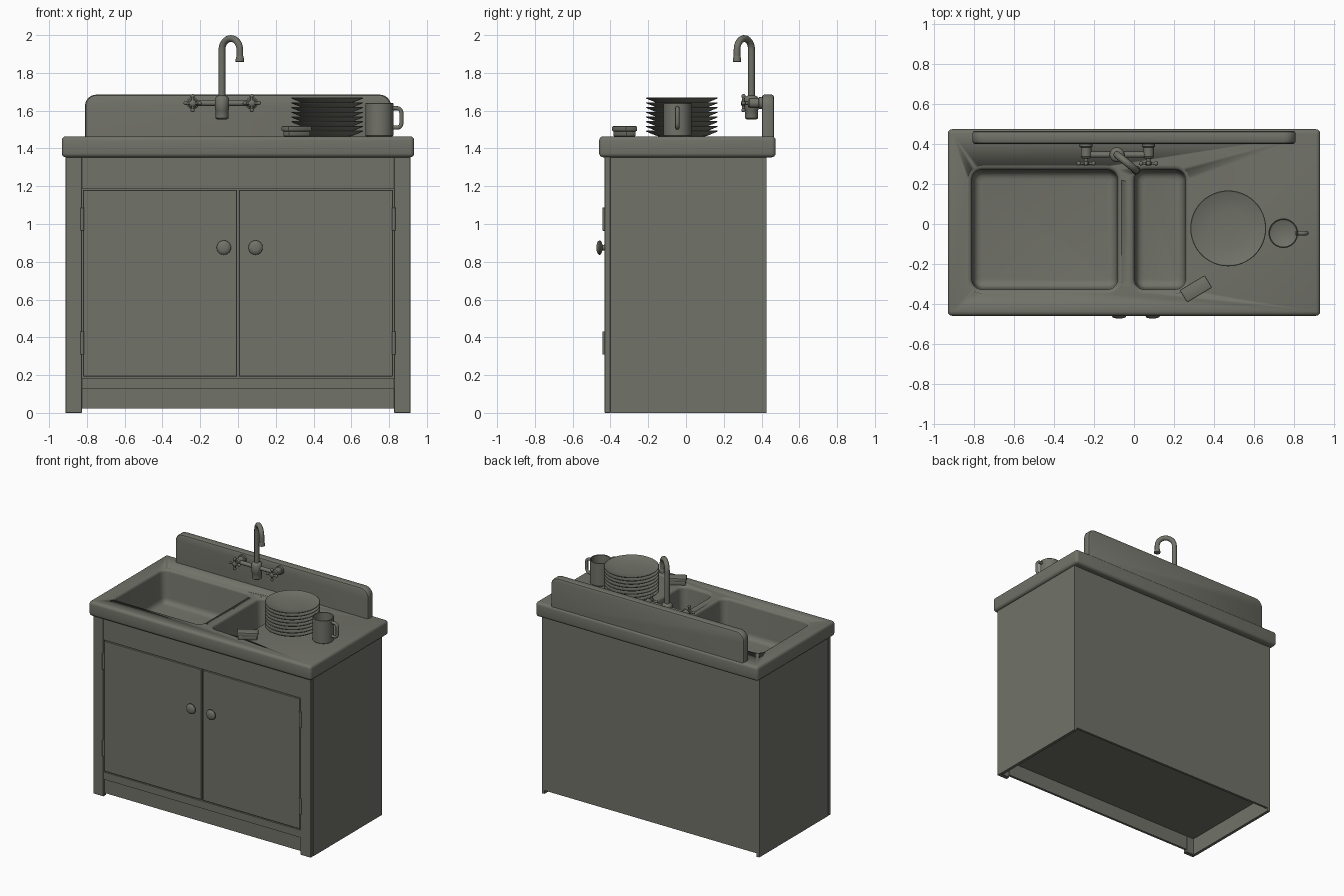
import bpy, bmesh, math
from mathutils import Matrix, Vector

if "Cube" in bpy.data.objects:
    bpy.data.objects.remove(bpy.data.objects["Cube"])

mat = bpy.data.materials.new("olive_grey")
mat.diffuse_color = (0.165, 0.168, 0.14, 1)
mat.use_nodes = True
mat.node_tree.nodes["Principled BSDF"].inputs["Base Color"].default_value = mat.diffuse_color
TOP = 1.464  # worktop height


def finish(name, bm, angle=35, matrix=None):
    bmesh.ops.recalc_face_normals(bm, faces=bm.faces[:])
    me = bpy.data.meshes.new(name)
    bm.to_mesh(me)
    bm.free()
    if matrix:
        me.transform(matrix)
    return add(name, me, angle)


def add(name, me, angle=35):
    me.materials.clear()
    me.materials.append(mat)
    for p in me.polygons:
        p.use_smooth = True
    me.set_sharp_from_angle(angle=math.radians(angle))
    ob = bpy.data.objects.new(name, me)
    bpy.context.collection.objects.link(ob)
    return ob


def box(name, x0, x1, y0, y1, z0, z1, bevel=0.0, seg=3, matrix=None):
    bm = bmesh.new()
    bmesh.ops.create_cube(bm, size=1)
    for v in bm.verts:
        v.co = Vector(((x0 + x1) / 2 + v.co.x * (x1 - x0),
                       (y0 + y1) / 2 + v.co.y * (y1 - y0),
                       (z0 + z1) / 2 + v.co.z * (z1 - z0)))
    if bevel:
        bmesh.ops.bevel(bm, geom=bm.edges[:], offset=bevel, segments=seg,
                        profile=0.5, affect='EDGES')
    return finish(name, bm, matrix=matrix)


def loft(name, loops, angle=35, matrix=None):
    """Closed skin through equal-length point loops, capped at both ends."""
    bm = bmesh.new()
    rows = [[bm.verts.new(p) for p in lp] for lp in loops]
    n = len(rows[0])
    for a, b in zip(rows, rows[1:]):
        for i in range(n):
            j = (i + 1) % n
            bm.faces.new((a[i], a[j], b[j], b[i]))
    bm.faces.new(rows[0][::-1])
    bm.faces.new(rows[-1])
    return finish(name, bm, angle, matrix)


def lathe(name, profile, loc, facing=None, n=32, angle=35):
    """Profile of (radius, height); facing='front' turns its axis to -y."""
    loops = [[(r * math.cos(2 * math.pi * i / n), r * math.sin(2 * math.pi * i / n), z)
              for i in range(n)] for r, z in profile]
    m = Matrix.Translation(loc)
    if facing == 'front':
        m = m @ Matrix.Rotation(math.pi / 2, 4, 'X')
    elif facing == 'side':
        m = m @ Matrix.Rotation(math.pi / 2, 4, 'Y')
    return loft(name, loops, angle, m)


def tube(name, pts, r):
    cu = bpy.data.curves.new(name, 'CURVE')
    cu.dimensions = '3D'
    cu.bevel_depth, cu.bevel_resolution, cu.use_fill_caps = r, 4, True
    sp = cu.splines.new('POLY')
    sp.points.add(len(pts) - 1)
    for p, c in zip(sp.points, pts):
        p.co = (*c, 1)
    tmp = bpy.data.objects.new("tmp", cu)
    me = bpy.data.meshes.new_from_object(tmp)
    bpy.data.objects.remove(tmp)
    return add(name, me, 50)


def rrect(cx, cy, hx, hy, r, z, seg=6):
    pts = []
    for k, (sx, sy) in enumerate(((1, 1), (-1, 1), (-1, -1), (1, -1))):
        for i in range(seg + 1):
            a = (k + i / seg) * math.pi / 2
            pts.append((cx + sx * (hx - r) + r * math.cos(a),
                        cy + sy * (hy - r) + r * math.sin(a), z))
    return pts


# worktop slab with two basin openings
slab = box("worktop", -0.933, 0.933, -0.46, 0.475, 1.353, TOP, 0.022, 4)
CY, HY, DEPTH = -0.028, 0.308, 0.25
for side, cx, hx in (("left", -0.447, 0.373), ("right", 0.13, 0.136)):
    ring = lambda d, z: rrect(cx, CY, hx + d, HY + d, max(0.06 + d, 0.02), z)
    cutter = loft("cutter", [ring(0.012, 1.3), ring(0.012, 1.5)])
    mod = slab.modifiers.new("hole", 'BOOLEAN')
    mod.operation, mod.object, mod.solver = 'DIFFERENCE', cutter, 'EXACT'
    dg = bpy.context.evaluated_depsgraph_get()
    me = bpy.data.meshes.new_from_object(slab.evaluated_get(dg))
    slab.modifiers.clear()
    slab.data = me
    bpy.data.objects.remove(cutter)
    # basin shell: outside, rounded rim, wall, rounded floor
    loops = [ring(0.0, TOP - DEPTH - 0.015), ring(0.012, TOP - 0.08)]
    q = [i * math.pi / 8 for i in range(5)]
    loops += [ring(0.012 - 0.02 * math.sin(t), TOP - 0.02 * (1 - math.cos(t))) for t in q]
    loops += [ring(-0.015 - 0.04 * (1 - math.cos(t)), TOP - DEPTH + 0.04 * (1 - math.sin(t)))
              for t in q]
    loft(side + "_basin", loops, 40)

# backsplash with rounded top corners
outline = [(-0.81, 1.455), (0.81, 1.455)]
for sx, a0 in ((1, 0), (-1, math.pi / 2)):
    for i in range(7):
        a = a0 + i * math.pi / 12
        outline.append((sx * 0.75 + 0.06 * math.cos(a), 1.625 + 0.06 * math.sin(a)))
bx = lambda d, y: [(x * (1 - d / 0.81), y, z - (d if z > 1.5 else 0)) for x, z in outline]
loft("backsplash", [bx(0.012, 0.402), bx(0.004, 0.406), bx(0, 0.414),
                    bx(0, 0.454), bx(0.004, 0.462), bx(0.012, 0.466)])

# cabinet carcass
for s, side in ((-1, "left"), (1, "right")):
    xs = sorted((s * 0.89, s * 0.912))
    box(side + "_side_panel", *xs, -0.40, 0.425, 0, 1.36)
    xs = sorted((s * 0.825, s * 0.913))
    box(side + "_front_post", *xs, -0.432, -0.40, 0, 1.36, 0.003, 1)
box("back_panel", -0.89, 0.89, 0.405, 0.423, 0.025, 1.36)
box("cabinet_floor", -0.89, 0.89, -0.40, 0.405, 0.13, 0.15)
box("top_rail", -0.825, 0.825, -0.43, -0.40, 1.187, 1.36)
box("bottom_rail", -0.825, 0.825, -0.43, -0.40, 0.13, 0.186)
box("toe_board", -0.825, 0.825, -0.418, -0.40, 0.022, 0.13)

# doors, knobs and hinges
knob = [(0.016, 0), (0.014, 0.012), (0.03, 0.017), (0.038, 0.024), (0.038, 0.03),
        (0.03, 0.039), (0.015, 0.043)]
hinge = [(0.007, -0.062), (0.009, -0.06), (0.009, 0.06), (0.007, 0.062)]
for s, side, kx in ((-1, "left", -0.075), (1, "right", 0.093)):
    xs = sorted((s * 0.005, s * 0.82))
    box(side + "_door", *xs, -0.43, -0.405, 0.192, 1.181, 0.003, 1)
    lathe(side + "_door_knob", knob, (kx, -0.43, 0.875), 'front')
    for part, z in (("upper", 1.026), ("lower", 0.37)):
        lathe(f"{side}_{part}_hinge", hinge, (s * 0.825, -0.433, z), n=12)

# tap: body, gooseneck spout, cross pipe and cross handles
FX, FY, FZ = -0.085, 0.347, 1.64
lathe("tap_body", [(0.025, 1.553), (0.034, 1.56), (0.034, 1.60), (0.037, 1.605),
                   (0.037, 1.665), (0.03, 1.675), (0.018, 1.68)], (FX, FY, 0))
tip = Vector((0.010, 0.270, 0))
base = Vector((FX, FY, 0))
mid, half = (tip + base) / 2, (tip - base) / 2
R = half.length
path = [(FX, FY, 1.65)]
for i in range(17):
    a = math.pi * i / 16
    p = mid - half * math.cos(a)
    path.append((p.x, p.y, 1.982 - R + R * math.sin(a)))
path.append((tip.x, tip.y, 1.87))
tube("spout", path, 0.018)
lathe("spout_tip", [(0.018, 1.857), (0.022, 1.859), (0.022, 1.872), (0.018, 1.89)],
      (tip.x, tip.y, 0), n=20)
lathe("cross_pipe", [(0.015, -0.155), (0.015, 0.155)], (-0.083, FY, FZ), 'side', 16)
valve = [(0.032, 0), (0.032, 0.018), (0.026, 0.022), (0.026, 0.068), (0.02, 0.076),
         (0.01, 0.078), (0.01, 0.092), (0.017, 0.094), (0.017, 0.108), (0.009, 0.113)]
ball = [(0.011 * math.sin(math.pi * i / 8), -0.011 * math.cos(math.pi * i / 8))
        for i in range(1, 8)]
for side, x in (("left", -0.24), ("right", 0.073)):
    lathe(side + "_valve", valve, (x, 0.405, FZ), 'front', 20)
    y = 0.304
    lathe(side + "_handle_bar", [(0.007, -0.036), (0.007, 0.036)], (x, y, FZ), 'side', 12)
    lathe(side + "_handle_stem", [(0.007, -0.036), (0.007, 0.036)], (x, y, FZ), n=12)
    for k in range(4):
        a = k * math.pi / 2
        lathe(side + "_handle_end", ball,
              (x + 0.037 * math.cos(a), y, FZ + 0.037 * math.sin(a)), n=12)

# stack of plates
plate = [(0.12, 0), (0.13, 0.001), (0.188, 0.025), (0.19, 0.028), (0.187, 0.03),
         (0.15, 0.018), (0.10, 0.011), (0.04, 0.009)]
for i in range(8):
    lathe(f"plate_{i + 1}", plate, (0.472, -0.022, TOP + 0.025 * i), n=48)

# mug with handle
lathe("mug", [(0.07, 0), (0.074, 0.004), (0.074, 0.174), (0.071, 0.177), (0.067, 0.174),
              (0.067, 0.014), (0.06, 0.01)], (0.748, -0.046, TOP), n=40)
pts = [(0.81, 1.613)]
for cz, a0 in ((1.590, math.pi / 2), (1.533, 0)):
    for i in range(5):
        a = a0 - i * math.pi / 8
        pts.append((0.842 + 0.023 * math.cos(a), -0.046, cz + 0.023 * math.sin(a)))
pts = [(0.81, -0.046, 1.613)] + pts[1:] + [(0.81, -0.046, 1.51)]
tube("mug_handle", pts, 0.011)

# sponge: narrow lower layer and wider upper pad
turn = Matrix.Translation((0.31, -0.325, TOP)) @ Matrix.Rotation(math.radians(31), 4, 'Z')
box("sponge_base", -0.066, 0.066, -0.03, 0.03, 0, 0.03, 0.004, 2, turn)
box("sponge_pad", -0.073, 0.073, -0.036, 0.036, 0.027, 0.054, 0.006, 2, turn)
